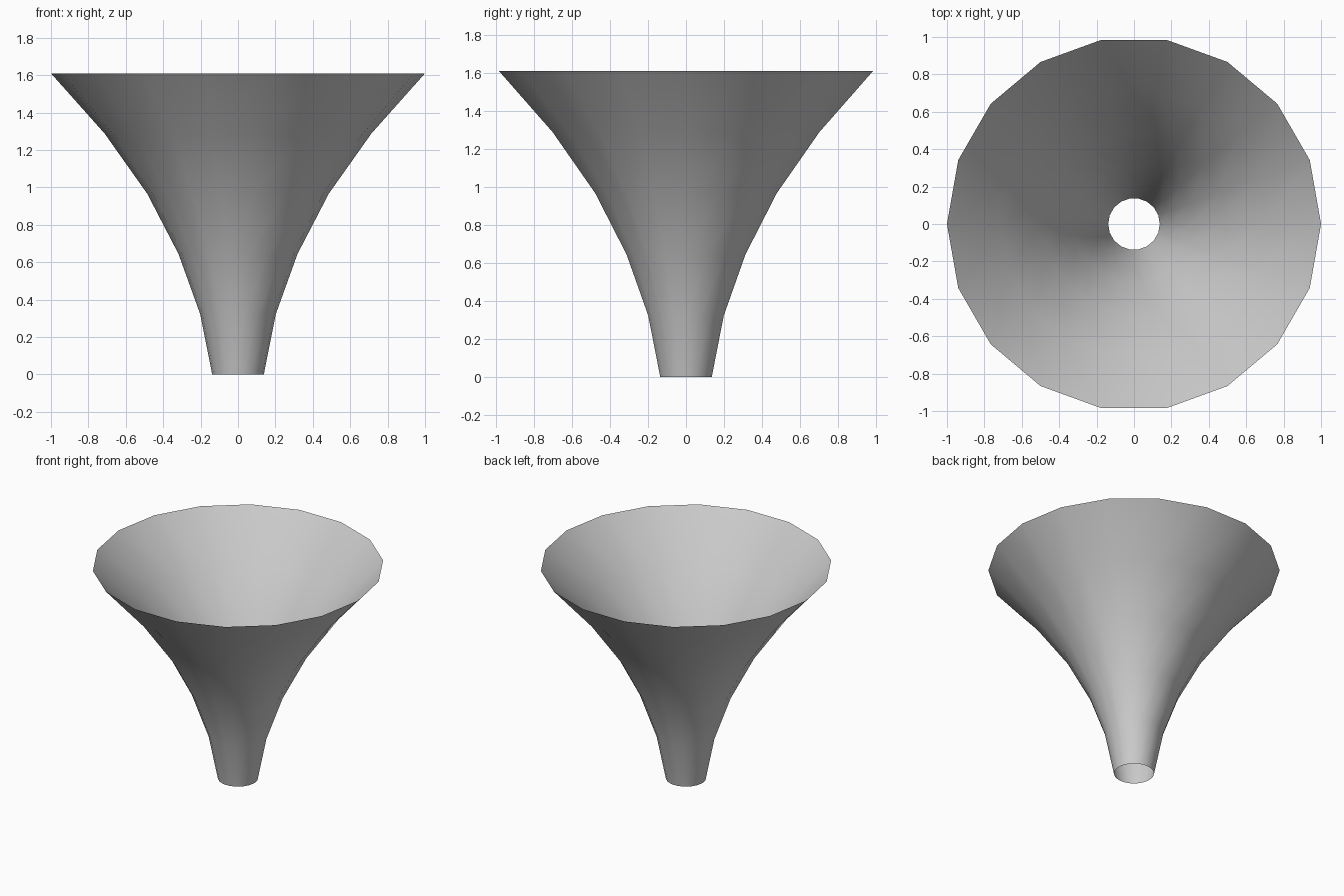
import bpy, bmesh, math

if "Cube" in bpy.data.objects:
    bpy.data.objects.remove(bpy.data.objects["Cube"])

SIDES = 18
HEIGHT = 1.61
# radii of evenly spaced rings, bottom to top
RADII = [0.138, 0.202, 0.318, 0.485, 0.713, 1.0]

# open single-walled flared funnel
bm = bmesh.new()
rings = []
for i, r in enumerate(RADII):
    z = HEIGHT * i / (len(RADII) - 1)
    rings.append([bm.verts.new((r * math.cos(math.tau * k / SIDES),
                                r * math.sin(math.tau * k / SIDES), z))
                  for k in range(SIDES)])
for lower, upper in zip(rings, rings[1:]):
    for k in range(SIDES):
        n = (k + 1) % SIDES
        face = bm.faces.new((lower[k], lower[n], upper[n], upper[k]))
        face.smooth = True

mesh = bpy.data.meshes.new("flared_funnel")
bm.to_mesh(mesh)
bm.free()
funnel = bpy.data.objects.new("flared_funnel", mesh)
bpy.context.collection.objects.link(funnel)
